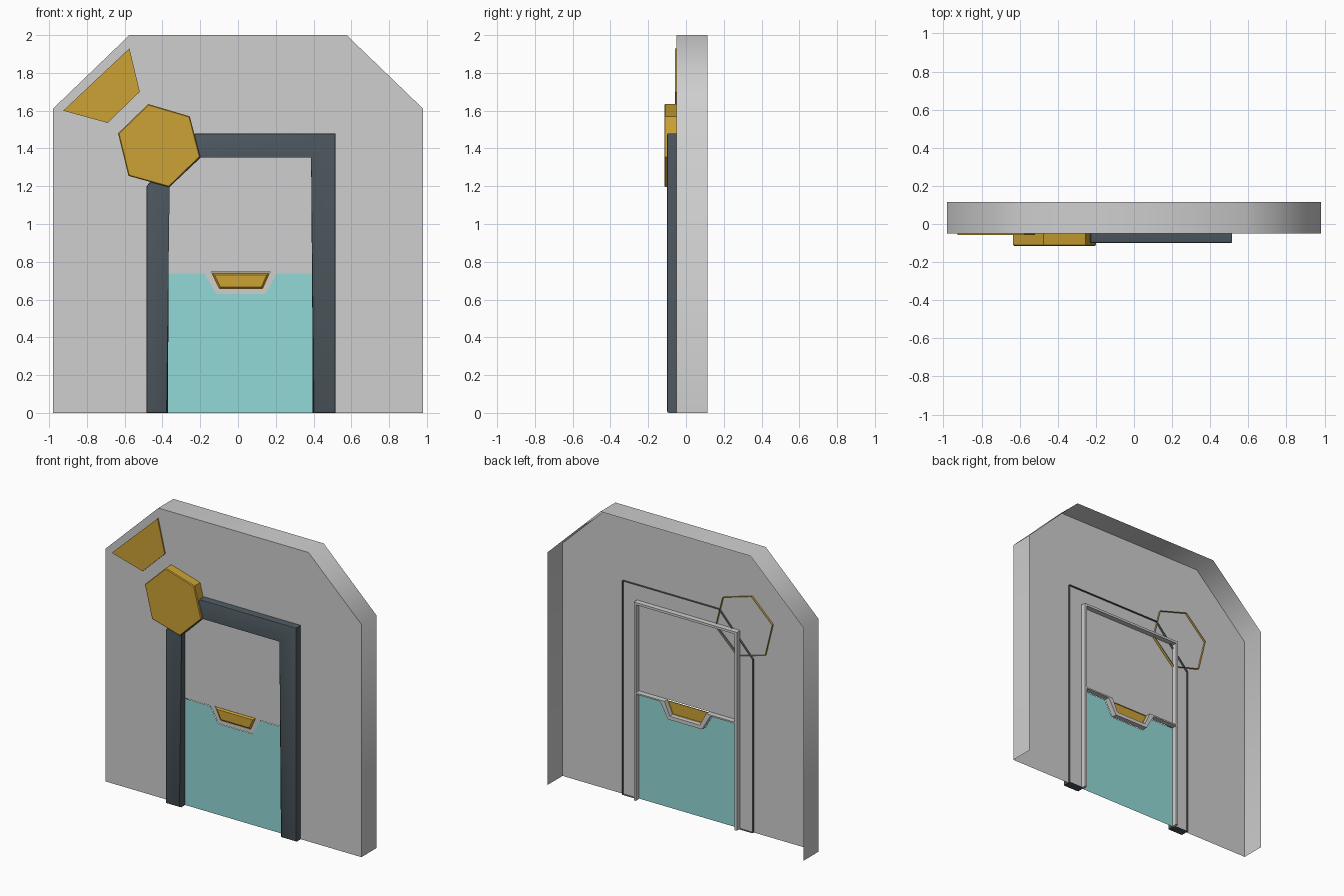
import bpy, bmesh, math

if "Cube" in bpy.data.objects:
    bpy.data.objects.remove(bpy.data.objects["Cube"])

def material(name, rgb):
    m = bpy.data.materials.new(name)
    m.diffuse_color = (*rgb, 1)
    m.use_nodes = True
    m.node_tree.nodes["Principled BSDF"].inputs["Base Color"].default_value = m.diffuse_color
    return m

GREY = material("light grey", (0.62, 0.62, 0.62))
DARK = material("slate", (0.075, 0.098, 0.115))
GOLD = material("gold", (0.60, 0.36, 0.035))
TEAL = material("pale teal", (0.29, 0.70, 0.68))

def finish(bm, name, mat, angle=40):
    me = bpy.data.meshes.new(name)
    bm.to_mesh(me)
    bm.free()
    me.materials.append(mat)
    ob = bpy.data.objects.new(name, me)
    bpy.context.collection.objects.link(ob)
    bpy.ops.object.select_all(action='DESELECT')
    ob.select_set(True)
    bpy.context.view_layer.objects.active = ob
    bpy.ops.object.shade_smooth_by_angle(angle=math.radians(angle))
    return ob

def plate(name, pts, mat, front, back=None, closed=False, bevel=0, segs=1):
    """Front outline (counter-clockwise x, z); optional sides, back cap, front bevel."""
    bm = bmesh.new()
    f = [bm.verts.new((x, front, z)) for x, z in pts]
    face = bm.faces.new(f)
    if back is not None:
        b = [bm.verts.new((x, back, z)) for x, z in pts]
        n = len(pts)
        for i in range(n):
            j = (i + 1) % n
            bm.faces.new((f[i], b[i], b[j], f[j]))
        if closed:
            bm.faces.new(b[::-1])
        if bevel:
            bmesh.ops.bevel(bm, geom=list(face.edges), offset=bevel,
                            segments=segs, profile=0.5, affect='EDGES')
    return finish(bm, name, mat)

L, R, TOP = -0.37, 0.395, 1.36      # door opening
WALL = -0.05                        # front plane of the wall

# wall front sheet with door opening
outer = [(R, 0), (0.98, 0), (0.98, 1.61), (0.575, 2), (-0.575, 2),
         (-0.98, 1.61), (-0.98, 0), (L, 0)]
plate("wall_front", outer + [(L, TOP), (R, TOP)], GREY, WALL)

# wall outer flange, open at the back and bottom
bm = bmesh.new()
rows = [[bm.verts.new((x, y, z)) for x, z in outer[1:7]] for y in (WALL, 0.115)]
for i in range(5):
    bm.faces.new((rows[0][i], rows[1][i], rows[1][i + 1], rows[0][i + 1]))
finish(bm, "wall_side", GREY, 60)

# door: upper panel, lower panel with a notch
notch = [(L, 0.737), (-0.178, 0.737), (-0.115, 0.63), (0.145, 0.63),
         (0.205, 0.737), (R, 0.737)]
plate("door_upper", [(L, 0.745), (R, 0.745), (R, TOP), (L, TOP)], GREY, WALL)
plate("door_lower", [(L, 0), (R, 0)] + notch[::-1], TEAL, WALL)

# seam rib between the panels, standing out behind
plate("door_seam", notch + [(R, 0.747), (0.172, 0.747), (0.132, 0.655),
      (-0.1, 0.655), (-0.145, 0.747), (L, 0.747)], GREY, -0.047, -0.01, True)

# gold handle plate in the notch
plate("handle", [(-0.1, 0.655), (0.132, 0.655), (0.170, 0.742), (-0.143, 0.742)],
      GOLD, -0.054, -0.045, True, 0.012)

# rib around the opening on the back
t, k = 0.012, 0.004
plate("opening_rib", [(L - t, 0), (L + k, 0), (L + k, TOP - k), (R - k, TOP - k),
      (R - k, 0), (R + t, 0), (R + t, TOP + t), (L - t, TOP + t)],
      GREY, -0.047, -0.01, True)

# dark door frame, corner cut under the hexagon
plate("door_frame", [(-0.485, 0), (L, 0), (L, 1.2), (-0.2, TOP), (R, TOP), (R, 0),
      (0.515, 0), (0.515, 1.48), (-0.225, 1.48), (-0.485, 1.2)],
      DARK, -0.10, -0.035, bevel=0.008, segs=2)

# gold hexagon and corner plate
plate("hexagon", [(-0.58, 1.255), (-0.365, 1.195), (-0.2, 1.355), (-0.255, 1.57),
      (-0.475, 1.635), (-0.635, 1.48)], GOLD, -0.115, -0.035, bevel=0.005)
plate("corner_plate", [(-0.69, 1.535), (-0.52, 1.70), (-0.575, 1.93),
      (-0.925, 1.60)], GOLD, -0.059, -0.05)
